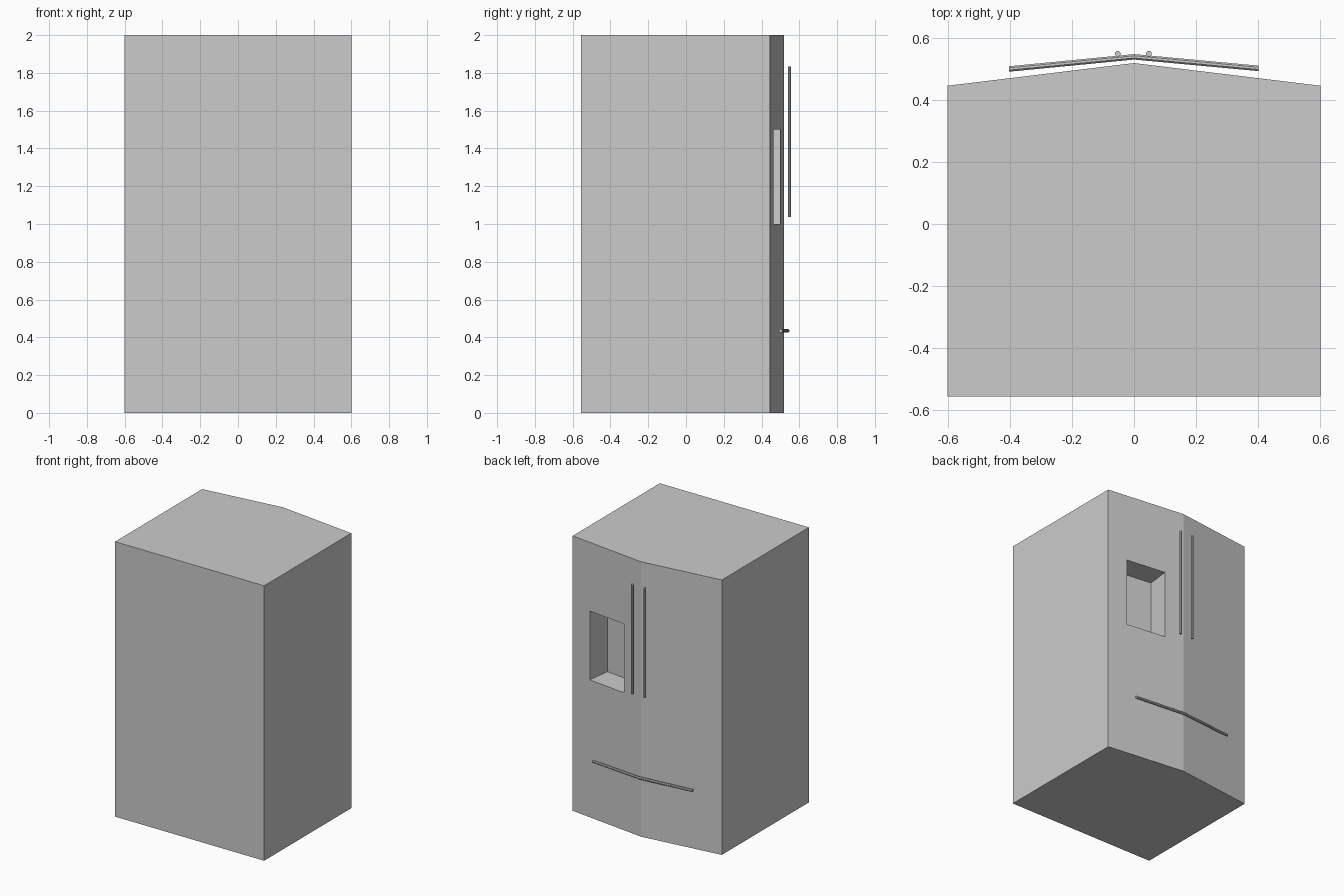
import bpy, bmesh, math
from mathutils import Vector

if "Cube" in bpy.data.objects:
    bpy.data.objects.remove(bpy.data.objects["Cube"])

W, BACK, EDGE, PEAK, H = 0.6, -0.556, 0.445, 0.518, 2.0


def finish(name, bm):
    bmesh.ops.recalc_face_normals(bm, faces=bm.faces)
    me = bpy.data.meshes.new(name)
    bm.to_mesh(me)
    bm.free()
    ob = bpy.data.objects.new(name, me)
    bpy.context.collection.objects.link(ob)
    return ob


def prism(name, plan, z0, z1):
    """Extrude a plan outline upwards."""
    bm = bmesh.new()
    face = bm.faces.new([bm.verts.new((p[0], p[1], z0)) for p in plan])
    new = bmesh.ops.extrude_face_region(bm, geom=[face])["geom"]
    bmesh.ops.translate(bm, vec=(0, 0, z1 - z0),
                        verts=[g for g in new if isinstance(g, bmesh.types.BMVert)])
    return finish(name, bm)


def rod(name, points, u, v, radius=0.0095, sides=8):
    """Sweep a round section, spanned by u and v, along points."""
    bm = bmesh.new()
    rings = []
    for p in points:
        angles = [2 * math.pi * (i + 0.5) / sides for i in range(sides)]
        rings.append([bm.verts.new(Vector(p) + radius * (math.cos(a) * Vector(u) + math.sin(a) * Vector(v)))
                      for a in angles])
    for r, s in zip(rings, rings[1:]):
        for i in range(sides):
            j = (i + 1) % sides
            bm.faces.new((r[i], r[j], s[j], s[i]))
    bm.faces.new(rings[0])
    bm.faces.new(rings[-1])
    return finish(name, bm)


# cabinet with a shallow V-shaped door front
body = prism("cabinet", [(-W, BACK), (W, BACK), (W, EDGE), (0, PEAK), (-W, EDGE)], 0, H)

# dispenser recess, square to the angled door
along = Vector((W, EDGE - PEAK)).normalized()
out = Vector((-along.y, along.x))
origin = Vector((0, PEAK))
plan = [origin + along * s + out * d
        for s, d in ((0.148, 0.05), (0.148, -0.172), (0.452, -0.172), (0.452, 0.05))]
cutter = prism("recess_cutter", plan, 1.0, 1.5)
cutter.hide_render = True
mod = body.modifiers.new("recess", "BOOLEAN")
mod.operation, mod.solver, mod.object = "DIFFERENCE", "EXACT", cutter
bpy.context.view_layer.objects.active = body
bpy.ops.object.modifier_apply(modifier=mod.name)
bpy.data.objects.remove(cutter)

# upright door handles
for side, x in (("left", -0.052), ("right", 0.048)):
    rod(side + "_door_handle", [(x, 0.548, 1.038), (x, 0.548, 1.835)], (1, 0, 0), (0, 1, 0))

# bent drawer handle
rod("drawer_handle", [(-0.402, 0.499, 0.435), (0, 0.538, 0.435), (0.4, 0.501, 0.435)],
    (0, 1, 0), (0, 0, 1))
